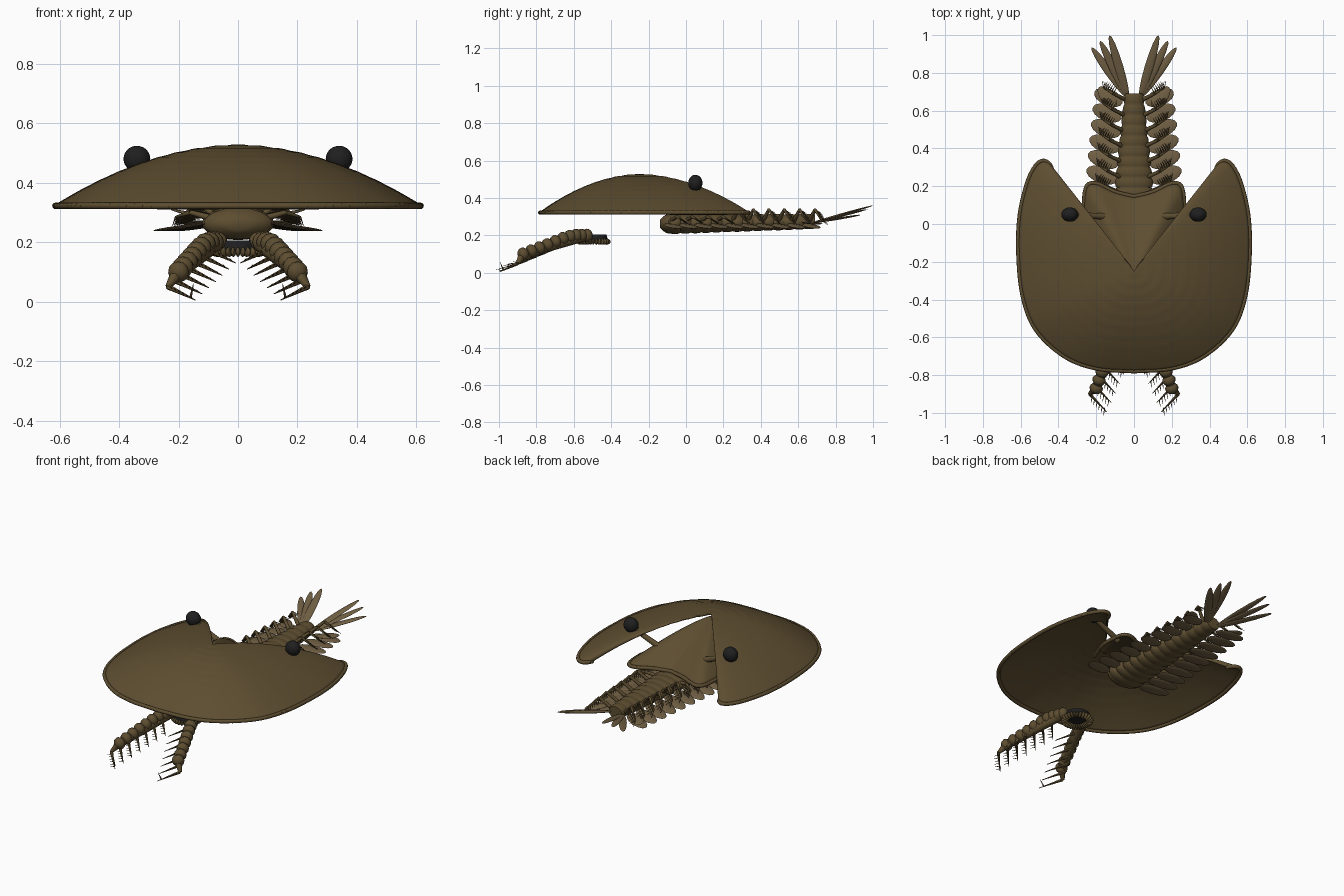
import bpy, bmesh, math
from mathutils import Vector, Matrix

cube = bpy.data.objects.get("Cube")
if cube:
    bpy.data.objects.remove(cube, do_unlink=True)


def material(name, rgb):
    m = bpy.data.materials.new(name)
    m.use_nodes = True
    m.diffuse_color = (*rgb, 1)
    bsdf = m.node_tree.nodes["Principled BSDF"]
    bsdf.inputs["Base Color"].default_value = (*rgb, 1)
    bsdf.inputs["Roughness"].default_value = 0.7
    return m


BROWN = material("shell brown", (0.11, 0.075, 0.03))
TAN = material("gill tan", (0.17, 0.12, 0.06))
BLACK = material("eye black", (0.014, 0.014, 0.015))


def finish(name, bm, mat, thickness=0):
    bmesh.ops.recalc_face_normals(bm, faces=bm.faces)
    me = bpy.data.meshes.new(name)
    bm.to_mesh(me)
    bm.free()
    me.materials.append(mat)
    ob = bpy.data.objects.new(name, me)
    bpy.context.collection.objects.link(ob)
    if thickness:
        mod = ob.modifiers.new("Thickness", 'SOLIDIFY')
        mod.thickness = thickness
        mod.offset = 0
    bpy.ops.object.select_all(action='DESELECT')
    ob.select_set(True)
    bpy.context.view_layer.objects.active = ob
    bpy.ops.object.shade_smooth_by_angle(angle=math.radians(50))
    return ob


def frame(a, b, up=(0, 0, 1)):
    """Matrix at the middle of a-b whose z axis runs along a-b."""
    a, b = Vector(a), Vector(b)
    z = (b - a).normalized()
    x = z.cross(Vector(up)).normalized()
    m = Matrix((x, z.cross(x), z)).transposed().to_4x4()
    return Matrix.Translation((a + b) / 2) @ m


def blade(bm, a, b, width, thick, up=(0, 0, 1)):
    half = (Vector(b) - Vector(a)).length / 2
    m = frame(a, b, up) @ Matrix.Diagonal((width / 2, thick / 2, half, 1))
    bmesh.ops.create_uvsphere(bm, u_segments=12, v_segments=8, radius=1, matrix=m)


def rod(bm, a, b, r1, r2, sides=8):
    bmesh.ops.create_cone(bm, cap_ends=True, segments=sides, radius1=r1, radius2=r2,
                          depth=(Vector(b) - Vector(a)).length, matrix=frame(a, b))


def spline(pts, steps=6):
    """Smooth path through the points."""
    p = [Vector(q) for q in pts]
    p = [2 * p[0] - p[1]] + p + [2 * p[-1] - p[-2]]
    out = []
    for i in range(1, len(p) - 2):
        a, b, c, d = p[i - 1:i + 3]
        for k in range(steps):
            t = k / steps
            out.append(b + (c - a) * t / 2 + (2 * a - 5 * b + 4 * c - d) * t * t / 2
                       + (3 * b - a - 3 * c + d) * t ** 3 / 2)
    return out + [p[-2]]


def dome(name, half, apex, base, power, rings, ripple=0):
    """Fan-shaped dome from an apex to a mirrored outline, with a rounded rim."""
    right = spline(half)
    path = [Vector((-p.x, p.y)) for p in reversed(right[1:])] + right
    bm = bmesh.new()
    top = bm.verts.new(apex)
    prev = None
    for r in range(1, rings + 1):
        t = r / rings
        z = base + (apex[2] - base) * (1 - t ** power) + ripple * math.sin(t * 60) * (1 - t)
        row = [bm.verts.new((apex[0] + (p.x - apex[0]) * t,
                             apex[1] + (p.y - apex[1]) * t, z)) for p in path]
        for i in range(len(row) - 1):
            if prev:
                bm.faces.new((prev[i], row[i], row[i + 1], prev[i + 1]))
            else:
                bm.faces.new((top, row[i], row[i + 1]))
        prev = row
    finish(name, bm, BROWN, 0.008)
    rim = bmesh.new()
    for p, q in zip(path, path[1:]):
        rod(rim, (p.x, p.y, base), (q.x, q.y, base), 0.011, 0.011)
    for p in path:
        bmesh.ops.create_uvsphere(rim, u_segments=8, v_segments=6, radius=0.011,
                                  matrix=Matrix.Translation((p.x, p.y, base)))
    finish(name + "_rim", rim, BROWN)


# Head shield with two rear horns, and the thorax shield in its notch
dome("head_shield", [(0, -0.78), (0.2, -0.765), (0.37, -0.7), (0.52, -0.56), (0.59, -0.38),
                     (0.613, -0.15), (0.605, 0.05), (0.565, 0.22), (0.52, 0.31),
                     (0.48, 0.335), (0.45, 0.32), (0.435, 0.295)],
     (0, -0.25, 0.523), 0.322, 1.9, 32, 0.0015)
dome("thorax_shield", [(0, 0.145), (0.1, 0.17), (0.2, 0.215), (0.25, 0.2), (0.265, 0.12),
                       (0.26, 0.03), (0.22, -0.08)],
     (0, -0.27, 0.505), 0.32, 1.4, 16)

# Eyes on stalks
eyes, stalks = bmesh.new(), bmesh.new()
for s in (-1, 1):
    m = Matrix.Translation((0.34 * s, 0.05, 0.48)) @ Matrix.Diagonal((0.045, 0.038, 0.044, 1))
    bmesh.ops.create_uvsphere(eyes, u_segments=20, v_segments=14, radius=1, matrix=m)
    rod(stalks, (0.15 * s, 0.04, 0.39), (0.34 * s, 0.05, 0.47), 0.018, 0.012, 12)
finish("eyes", eyes, BLACK)
finish("eye_stalks", stalks, BROWN)

# Segmented trunk
bm = bmesh.new()
SEGMENTS, STEPS, SIDES = 15, 6, 24
rows = []
for i in range(SEGMENTS * STEPS + 1):
    t = i / (SEGMENTS * STEPS)
    bump = 0.9 + 0.1 * abs(math.sin(math.pi * i / STEPS)) ** 0.6
    nose = min(1, math.sqrt(t * 14 + 0.15))
    rx = (0.125 - 0.075 * t ** 1.3) * bump * nose
    rz = (0.058 - 0.018 * t) * bump * nose
    zc = 0.262 + 0.012 * t
    rows.append([bm.verts.new((rx * math.cos(a), -0.14 + 0.83 * t, zc + rz * math.sin(a)))
                 for a in (2 * math.pi * k / SIDES for k in range(SIDES))])
for r, q in zip(rows, rows[1:]):
    for k in range(SIDES):
        n = (k + 1) % SIDES
        bm.faces.new((r[k], r[n], q[n], q[k]))
bm.faces.new(rows[0])
bm.faces.new(rows[-1])
finish("trunk", bm, BROWN)

# Paired gill flaps, with bristled walking limbs above them
flaps, limbs = bmesh.new(), bmesh.new()
PAIRS = 10
for s in (-1, 1):
    for i in range(PAIRS):
        t = i / (PAIRS - 1)
        y = -0.08 + 0.74 * t
        reach = 0.285 - 0.075 * t
        root = 0.11 - 0.05 * t
        blade(flaps, (s * root, y - 0.02, 0.262), (s * reach, y + 0.04, 0.238), 0.088, 0.012)
        knee = Vector((s * (root + 0.05), y + 0.03, 0.338 if y > 0.2 else 0.3))
        foot = Vector((s * (root + 0.1), y + 0.06, 0.285))
        rod(limbs, (s * root * 0.8, y, 0.28), knee, 0.012, 0.008)
        rod(limbs, knee, foot, 0.008, 0.003)
        for k in range(6):
            p = knee.lerp(foot, k / 5)
            rod(limbs, p, p + Vector((s * 0.01, 0.04, -0.03)), 0.003, 0.001, 4)
            rod(limbs, p, p + Vector((-s * 0.02, 0.035, -0.02)), 0.003, 0.001, 4)
    blade(flaps, (s * 0.1, 0.62, 0.27), (s * 0.185, 0.725, 0.262), 0.07, 0.012)
finish("gill_flaps", flaps, TAN)
finish("walking_limbs", limbs, BROWN)

# Tail fan
fan = bmesh.new()
for s in (-1, 1):
    for x, y, z in ((0.13, 1.0, 0.36), (0.18, 0.97, 0.34), (0.225, 0.935, 0.31)):
        blade(fan, (s * 0.03, 0.665, 0.265), (s * x, y, z), 0.046, 0.012)
finish("tail_fan", fan, TAN)

# Mouth disc with a ring of radial plates
disc, plates = bmesh.new(), bmesh.new()
rod(disc, (0, -0.495, 0.17), (0, -0.4951, 0.205), 0.078, 0.07, 32)
finish("mouth_disc", disc, BLACK)
for k in range(28):
    a = 2 * math.pi * k / 28
    d = Vector((math.cos(a), math.sin(a), 0))
    c = Vector((0, -0.495, 0.167))
    blade(plates, c + d * 0.045, c + d * 0.092, 0.016, 0.034)
finish("mouth_plates", plates, BROWN)

# Front grasping arms: beaded segments carrying combed spines
arms, spines = bmesh.new(), bmesh.new()
for s in (-1, 1):
    path = spline([(s * 0.07, -0.53, 0.2), (s * 0.11, -0.62, 0.195),
                   (s * 0.155, -0.74, 0.15), (s * 0.2, -0.87, 0.1)], 3)
    for i, p in enumerate(path):
        q = path[min(i + 1, len(path) - 1)]
        d = (q - path[max(i - 1, 0)]).normalized()
        blade(arms, p - d * 0.03, p + d * 0.03, 0.072, 0.072)
    rod(arms, path[0], path[-1], 0.028, 0.025, 12)
    for k in range(7):
        t = k / 6
        base = Vector((s * (0.10 + 0.135 * t), -0.6 - 0.3 * t, 0.175 - 0.125 * t))
        tip = base + Vector((-s * 0.092, -0.096, -0.045))
        rod(spines, base, tip, 0.01, 0.0015, 6)
        rod(spines, path[2 + round(7 * t)], base, 0.016, 0.01, 6)
        for j in range(1, 7):
            p = base.lerp(tip, j / 7)
            rod(spines, p, p + Vector((s * 0.006, -0.034, 0.008)), 0.003, 0.0008, 4)
    rod(spines, (s * 0.16, -0.975, 0.012), (s * 0.15, -0.995, 0.06), 0.005, 0.001, 5)
    rod(spines, (s * 0.2, -0.87, 0.1), (s * 0.235, -0.9, 0.05), 0.025, 0.01, 8)
finish("grasping_arms", arms, BROWN)
finish("arm_spines", spines, BROWN)
